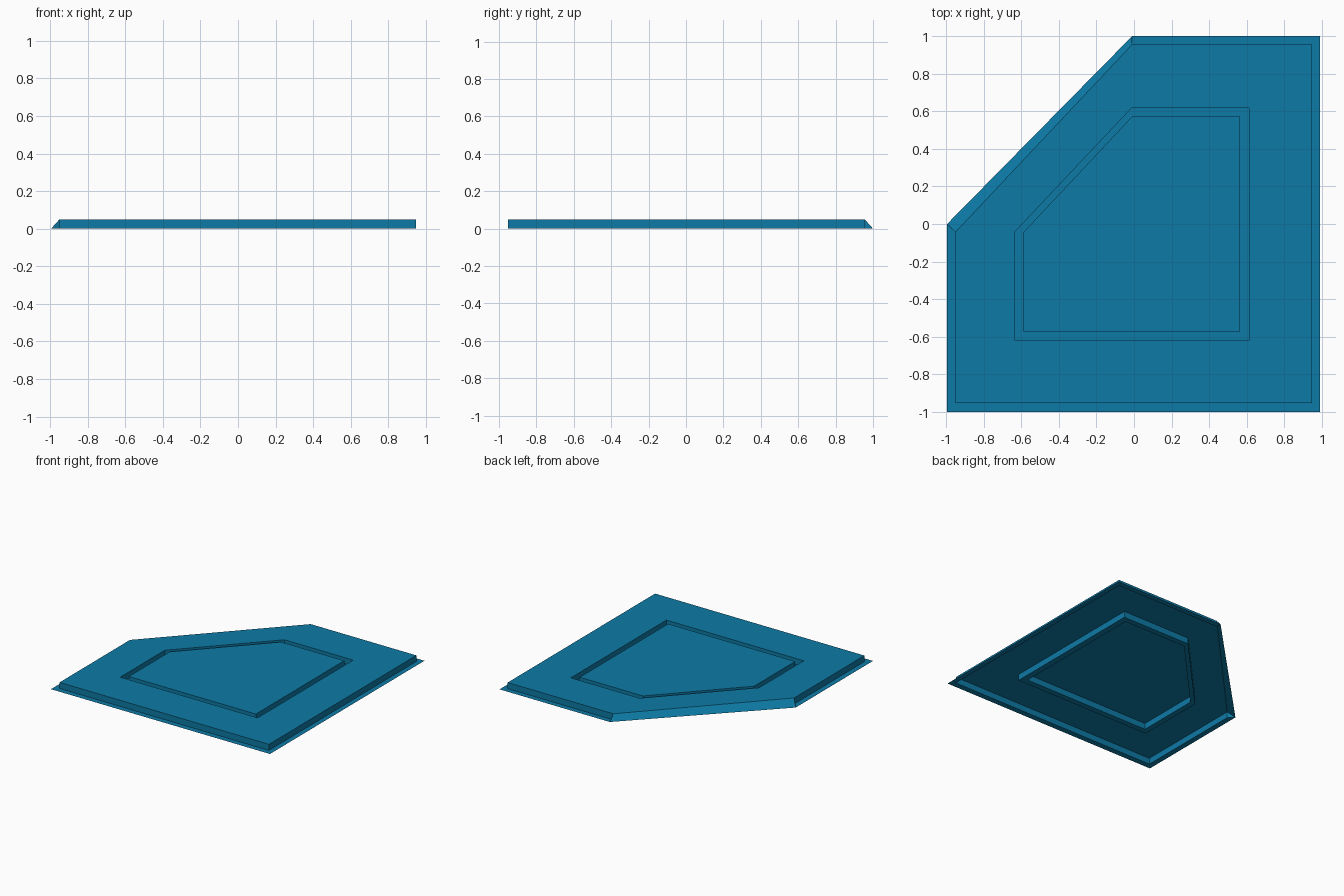
import bpy
import bmesh

# Remove the default cube
cube = bpy.data.objects.get("Cube")
if cube:
    bpy.data.objects.remove(cube, do_unlink=True)

# Single flat colour
COLOR = (0.004, 0.195, 0.38, 1.0)
blue = bpy.data.materials.new("teal_blue")
blue.use_nodes = True
blue.diffuse_color = COLOR
blue.node_tree.nodes["Principled BSDF"].inputs["Base Color"].default_value = COLOR

H = 0.05    # raised height
CUT = 3     # index of the edge along the cut corner


def outline(left, right, front, back, cut_x, cut_y, z):
    """Square with its back corner cut off, counter-clockwise."""
    return [(left, front, z), (right, front, z), (right, back, z),
            (cut_x, back, z), (left, cut_y, z)]


def at_height(ring, z):
    return [(x, y, z) for x, y, _ in ring]


def build(name, faces):
    """Make a thin sheet object from a list of polygons."""
    bm = bmesh.new()
    for points in faces:
        bm.faces.new([bm.verts.new(p) for p in points])
    bmesh.ops.remove_doubles(bm, verts=bm.verts, dist=0.0001)
    mesh = bpy.data.meshes.new(name)
    bm.to_mesh(mesh)
    bm.free()
    mesh.materials.append(blue)
    obj = bpy.data.objects.new(name, mesh)
    bpy.context.collection.objects.link(obj)
    return obj


def band(outer, inner, skip=()):
    """Quads joining two outlines, from the outside inwards."""
    n = len(outer)
    return [[outer[i], outer[(i + 1) % n], inner[(i + 1) % n], inner[i]]
            for i in range(n) if i not in skip]


rim_edge = outline(-0.995, 0.99, -1.0, 1.0, -0.01, 0.0, 0)
plate_top = outline(-0.95, 0.948, -0.953, 0.955, -0.01, -0.043, H)
plate_foot = at_height(plate_top, 0)
groove_out = outline(-0.634, 0.612, -0.62, 0.618, -0.012, -0.042, H)
groove_in = outline(-0.588, 0.563, -0.573, 0.572, -0.01, -0.043, H)

# Flat rim around the straight sides
build("base_rim", band(rim_edge, plate_foot, skip=(CUT,)))

# Upright walls, with a sloped wall and its end caps along the cut corner
walls = band(plate_foot, plate_top, skip=(CUT,))
a, b = CUT, CUT + 1
walls.append([rim_edge[a], rim_edge[b], plate_top[b], plate_top[a]])
walls.append([plate_foot[a], rim_edge[a], plate_top[a]])
walls.append([rim_edge[b], plate_foot[b], plate_top[b]])
build("side_walls", walls)

# Raised border between the walls and the groove
build("raised_border", band(plate_top, groove_out))

# Channel running around the centre: two walls and a floor
floor_out, floor_in = at_height(groove_out, 0), at_height(groove_in, 0)
build("groove", band(groove_out, floor_out) + band(floor_out, floor_in)
      + band(floor_in, groove_in))

# Raised centre
build("center_panel", [groove_in])
